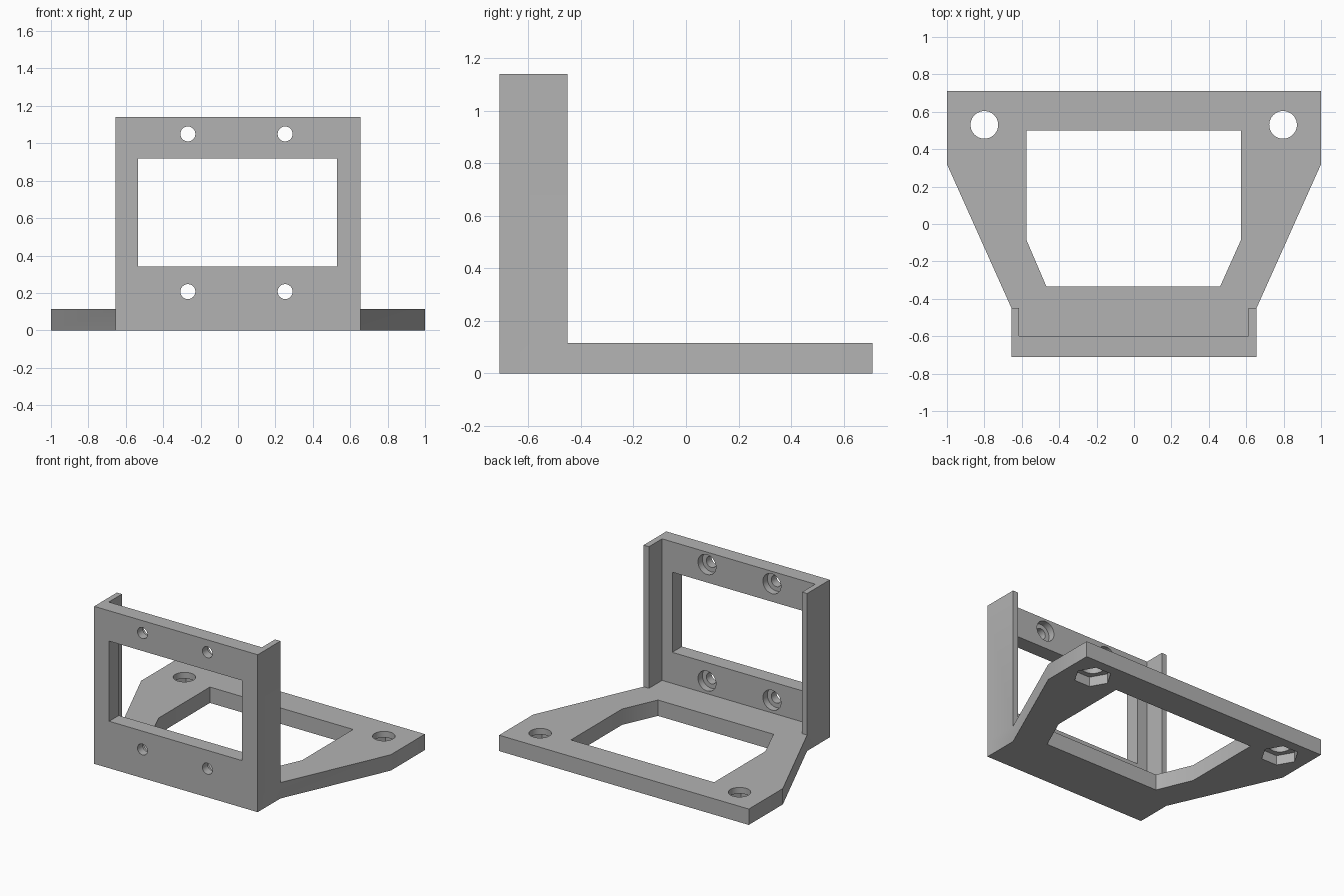
import bpy, bmesh, math
from mathutils import Matrix

if "Cube" in bpy.data.objects:
    bpy.data.objects.remove(bpy.data.objects["Cube"])

BASE_T = 0.115      # base plate thickness
TOP = 1.14          # height of the upright panel
FRONT, PANEL_BACK, FLANGE_BACK = -0.71, -0.6, -0.45
HALF_W = 0.655      # half width of the upright

grey = bpy.data.materials.new("plain grey")
grey.use_nodes = True
colour = (0.45, 0.45, 0.45, 1)
grey.diffuse_color = colour
grey.node_tree.nodes["Principled BSDF"].inputs["Base Color"].default_value = colour


def prism(name, outline, z0, z1):
    """Extrude a flat outline upwards from z0 to z1."""
    bm = bmesh.new()
    face = bm.faces.new([bm.verts.new((x, y, z0)) for x, y in outline])
    new = bmesh.ops.extrude_face_region(bm, geom=[face])["geom"]
    bmesh.ops.translate(bm, vec=(0, 0, z1 - z0),
                        verts=[v for v in new if isinstance(v, bmesh.types.BMVert)])
    bmesh.ops.recalc_face_normals(bm, faces=bm.faces)
    mesh = bpy.data.meshes.new(name)
    bm.to_mesh(mesh)
    bm.free()
    mesh.materials.append(grey)
    obj = bpy.data.objects.new(name, mesh)
    bpy.context.collection.objects.link(obj)
    return obj


def ring(x, y, r, n):
    return [(x + r * math.cos(math.tau * i / n), y + r * math.sin(math.tau * i / n))
            for i in range(n)]


def along_y(name, outline, y0, y1):
    """Prism with an x-z outline, running from y0 to y1."""
    obj = prism(name, outline, -y1, -y0)
    obj.data.transform(Matrix.Rotation(math.pi / 2, 4, 'X'))
    return obj


def combine(body, tool, operation):
    """Boolean the tool into the body, then discard the tool."""
    mod = body.modifiers.new("combine", 'BOOLEAN')
    mod.operation, mod.solver, mod.object = operation, 'EXACT', tool
    bpy.context.view_layer.objects.active = body
    bpy.ops.object.modifier_apply(modifier=mod.name)
    bpy.data.objects.remove(tool)


# Tapered base plate
bracket = prism("mounting_bracket", [
    (-1, 0.71), (-1, 0.32), (-HALF_W, FLANGE_BACK), (-HALF_W, FRONT),
    (HALF_W, FRONT), (HALF_W, FLANGE_BACK), (1, 0.32), (1, 0.71)], 0, BASE_T)

# Upright panel with thin side flanges
upright = prism("upright", [
    (-HALF_W, FRONT), (HALF_W, FRONT), (HALF_W, FLANGE_BACK), (0.612, FLANGE_BACK),
    (0.612, PANEL_BACK), (-0.615, PANEL_BACK), (-0.615, FLANGE_BACK),
    (-HALF_W, FLANGE_BACK)], BASE_T, TOP)
combine(bracket, upright, 'UNION')

# Openings in the base and the panel
combine(bracket, prism("base_opening", [
    (-0.575, 0.5), (-0.575, -0.085), (-0.468, -0.335), (0.46, -0.335),
    (0.572, -0.085), (0.572, 0.5)], -0.1, 0.3), 'DIFFERENCE')
combine(bracket, along_y("panel_opening", [
    (-0.535, 0.34), (0.53, 0.34), (0.53, 0.92), (-0.535, 0.92)], -0.8, -0.5), 'DIFFERENCE')

# Base bolt holes with hexagonal nut pockets underneath
for x in (-0.8, 0.797):
    combine(bracket, prism("bolt_hole", ring(x, 0.53, 0.074, 40), -0.1, 0.3), 'DIFFERENCE')
    combine(bracket, prism("nut_pocket", ring(x, 0.53, 0.125, 6), -0.1, 0.07), 'DIFFERENCE')

# Panel screw holes, counterbored from behind
for x in (-0.268, 0.252):
    for z in (0.207, 1.05):
        combine(bracket, along_y("screw_hole", ring(x, z, 0.04, 32), -0.8, -0.5), 'DIFFERENCE')
        combine(bracket, along_y("counterbore", ring(x, z, 0.072, 36), -0.65, -0.5), 'DIFFERENCE')

# Merge coplanar faces, smooth only the round bores
bm = bmesh.new()
bm.from_mesh(bracket.data)
bmesh.ops.remove_doubles(bm, verts=bm.verts, dist=0.0001)
bmesh.ops.dissolve_limit(bm, angle_limit=0.01, verts=bm.verts, edges=bm.edges)
bm.to_mesh(bracket.data)
bm.free()
bpy.ops.object.select_all(action='DESELECT')
bracket.select_set(True)
bpy.context.view_layer.objects.active = bracket
bpy.ops.object.shade_smooth_by_angle(angle=math.radians(30))
